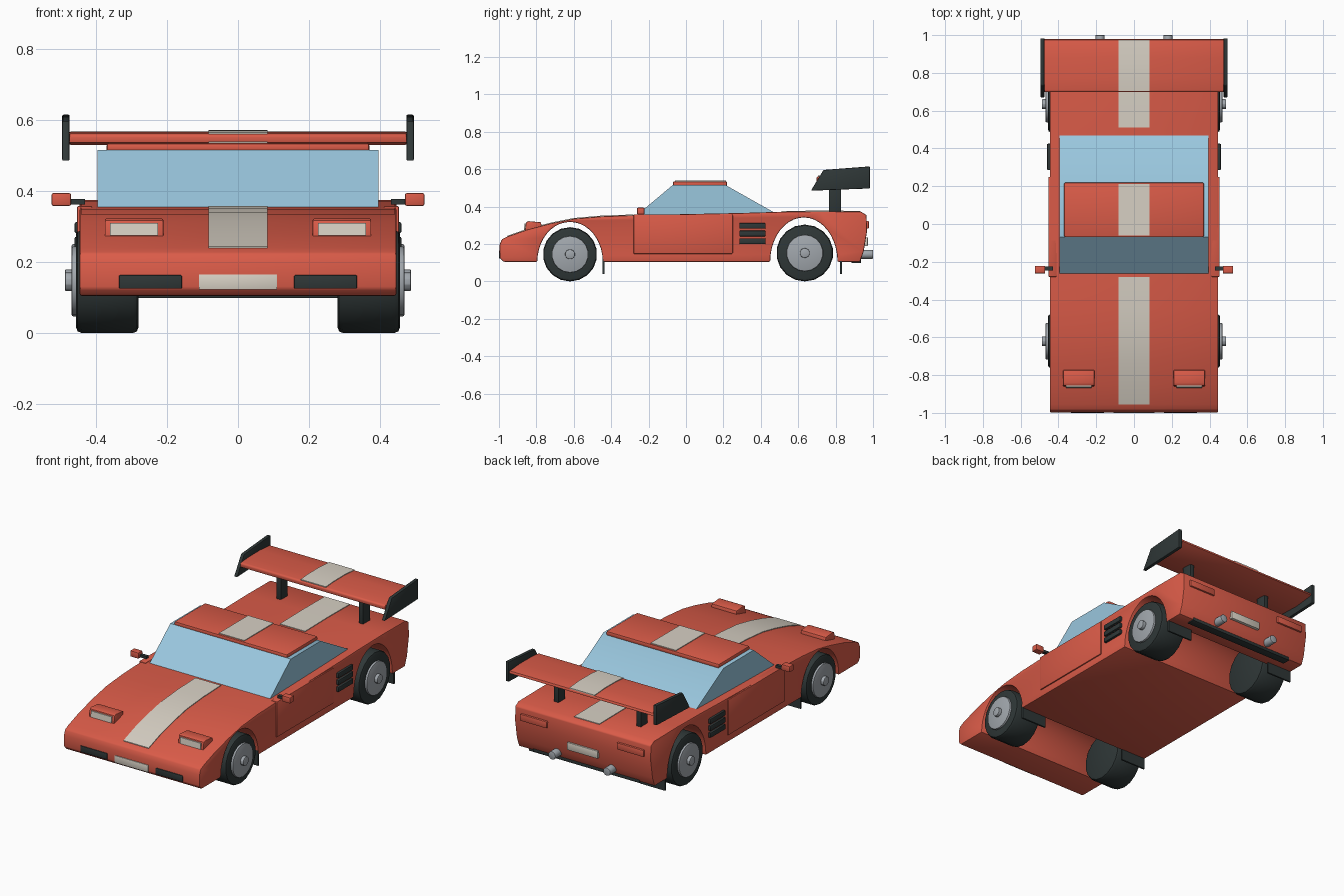
import bpy, bmesh, math
from mathutils import Matrix

cube = bpy.data.objects.get("Cube")
if cube:
    bpy.data.objects.remove(cube, do_unlink=True)


def material(name, r, g, b):
    m = bpy.data.materials.new(name)
    m.use_nodes = True
    m.diffuse_color = (r, g, b, 1)
    m.node_tree.nodes["Principled BSDF"].inputs["Base Color"].default_value = (r, g, b, 1)
    return m


RED = material("red paint", 0.70, 0.105, 0.065)
GLASS = material("blue glass", 0.32, 0.57, 0.73)
WHITE = material("off white", 0.68, 0.63, 0.55)
BLACK = material("dark rubber", 0.028, 0.038, 0.038)
GREY = material("grey metal", 0.36, 0.39, 0.42)


def finish(name, bm, mat, bevel=0.0):
    """Bevel the hard edges, shade smooth by angle and link the object."""
    bmesh.ops.recalc_face_normals(bm, faces=bm.faces)
    if bevel:
        hard = [e for e in bm.edges if e.calc_face_angle(0) > math.radians(32)]
        bmesh.ops.bevel(bm, geom=hard, offset=bevel, segments=2, profile=0.5,
                        affect='EDGES', clamp_overlap=True)
    mesh = bpy.data.meshes.new(name)
    bm.to_mesh(mesh)
    bm.free()
    mesh.materials.append(mat)
    mesh.shade_smooth()
    mesh.set_sharp_from_angle(angle=math.radians(32))
    obj = bpy.data.objects.new(name, mesh)
    bpy.context.collection.objects.link(obj)
    return obj


def prism(name, pts, x0, x1, mat, bevel=0.0):
    """Extrude a (y, z) outline from x0 to x1."""
    bm = bmesh.new()
    face = bm.faces.new([bm.verts.new((x0, y, z)) for y, z in pts])
    new = bmesh.ops.extrude_face_region(bm, geom=[face])["geom"]
    verts = [v for v in new if isinstance(v, bmesh.types.BMVert)]
    bmesh.ops.translate(bm, verts=verts, vec=(x1 - x0, 0, 0))
    return finish(name, bm, mat, bevel)


def box(name, x0, x1, y0, y1, z0, z1, mat, bevel=0.0):
    return prism(name, [(y0, z0), (y1, z0), (y1, z1), (y0, z1)], x0, x1, mat, bevel)


def disc(name, y, z, r, x0, x1, mat, sides=18, bevel=0.0):
    ring = [(y + r * math.cos(t), z + r * math.sin(t))
            for t in (math.tau * (i + 0.5) / sides for i in range(sides))]
    return prism(name, ring, x0, x1, mat, bevel)


def stripe(name, line):
    """Thin painted band lying on a line of (y, z) points."""
    upper = [(y, z + 0.004) for y, z in line]
    lower = [(y, z - 0.003) for y, z in reversed(line)]
    return prism(name, upper + lower, -0.083, 0.083, WHITE)


def arch(y, rx, rz, steps=20):
    """Wheel opening, running from the back of the car to the front."""
    return [(y + rx * math.cos(math.pi * i / steps), FLOOR + rz * math.sin(math.pi * i / steps))
            for i in range(steps + 1)]


# Body shell with wheel openings
FLOOR = 0.105
hood = [(-0.955, 0.24), (-0.85, 0.277), (-0.72, 0.311), (-0.6, 0.335),
        (-0.45, 0.348), (-0.28, 0.354)]
deck = [(0.3, 0.366), (0.5, 0.372), (0.72, 0.375), (0.935, 0.373)]
nose = [(-0.975, FLOOR), (-0.995, 0.125), (-0.997, 0.195), (-0.985, 0.225)]
tail = [(0.965, 0.355), (0.968, 0.27), (0.95, 0.16), (0.93, FLOOR)]
body = nose + hood + deck + tail + arch(0.63, 0.18, 0.237) + arch(-0.62, 0.175, 0.213)
prism("body", body, -0.446, 0.446, RED, 0.006)

# Cabin
prism("cabin_glass", [(-0.28, 0.34), (-0.07, 0.516), (0.21, 0.516), (0.487, 0.36)],
      -0.395, 0.395, GLASS)
box("roof", -0.37, 0.37, -0.07, 0.22, 0.508, 0.535, RED, 0.008)

# Centre stripes
stripe("hood_stripe", hood)
stripe("roof_stripe", [(-0.06, 0.535), (0.213, 0.535)])
stripe("deck_stripe", [(0.51, 0.372), (0.72, 0.375), (0.93, 0.373)])

# Rear wing
wing_top = [(0.705, 0.561), (0.77, 0.566), (0.88, 0.567), (0.975, 0.56)]
prism("wing", [(0.698, 0.535), (0.698, 0.555)] + wing_top + [(0.98, 0.545), (0.85, 0.53)],
      -0.475, 0.475, RED, 0.004)
stripe("wing_stripe", wing_top)

# Nose and tail fittings
box("front_plate", -0.11, 0.11, -1.0, -0.98, 0.122, 0.165, WHITE, 0.002)
box("rear_plate", -0.1, 0.1, 0.94, 0.972, 0.19, 0.235, WHITE, 0.002)
box("rear_diffuser", -0.35, 0.35, 0.885, 0.935, 0.098, 0.118, BLACK, 0.003)

for s, side in ((1, "left"), (-1, "right")):
    # Wheels
    for end, y, r in (("front", -0.62, 0.145), ("rear", 0.635, 0.152)):
        disc(f"{end}_{side}_tyre", y, r, r, s * 0.28, s * 0.456, BLACK, 18, 0.016)
        disc(f"{end}_{side}_rim", y, r, 0.098, s * 0.44, s * 0.468, GREY, 18, 0.004)
        disc(f"{end}_{side}_hub", y, r, 0.027, s * 0.46, s * 0.487, GREY, 10, 0.003)
    box(f"front_{side}_mudflap", s * 0.28, s * 0.445, -0.447, -0.437, 0.04, 0.13, BLACK)
    box(f"rear_{side}_mudflap", s * 0.28, s * 0.445, 0.823, 0.833, 0.04, 0.13, BLACK)

    # Door, vents and mirror
    box(f"{side}_door", s * 0.41, s * 0.453, -0.28, 0.25, 0.147, 0.358, RED, 0.005)
    for i in range(3):
        z = 0.2 + 0.041 * i
        box(f"{side}_vent_{i + 1}", s * 0.43, s * 0.46, 0.285, 0.425, z, z + 0.03, BLACK, 0.004)
    box(f"{side}_mirror_arm", s * 0.43, s * 0.475, -0.245, -0.225, 0.362, 0.377, BLACK)
    box(f"{side}_mirror", s * 0.47, s * 0.525, -0.262, -0.222, 0.358, 0.394, RED, 0.005)

    # Lights
    prism(f"{side}_headlight_pod", [(-0.862, 0.262), (-0.855, 0.317), (-0.84, 0.322),
                                    (-0.775, 0.316), (-0.77, 0.28)],
          s * 0.21, s * 0.375, RED, 0.004)
    prism(f"{side}_headlight_lens", [(-0.867, 0.275), (-0.863, 0.31), (-0.85, 0.31), (-0.85, 0.275)],
          s * 0.225, s * 0.36, WHITE)
    box(f"{side}_fog_light", s * 0.158, s * 0.335, -1.0, -0.98, 0.125, 0.163, BLACK, 0.003)
    box(f"{side}_tail_light", s * 0.23, s * 0.405, 0.95, 0.978, 0.283, 0.323, RED, 0.004)

    # Exhaust pipe
    bm = bmesh.new()
    bmesh.ops.create_cone(bm, cap_ends=True, segments=12, radius1=0.024, radius2=0.024, depth=0.09,
                          matrix=Matrix.Translation((s * 0.18, 0.955, 0.145))
                          @ Matrix.Rotation(math.pi / 2, 4, 'X'))
    finish(f"{side}_exhaust", bm, GREY, 0.003)

    # Wing support and end plate
    box(f"{side}_wing_strut", s * 0.255, s * 0.285, 0.765, 0.83, 0.36, 0.545, BLACK, 0.003)
    prism(f"{side}_wing_end_plate", [(0.668, 0.485), (0.735, 0.596), (0.983, 0.615), (0.983, 0.497)],
          s * 0.474, s * 0.495, BLACK, 0.004)
